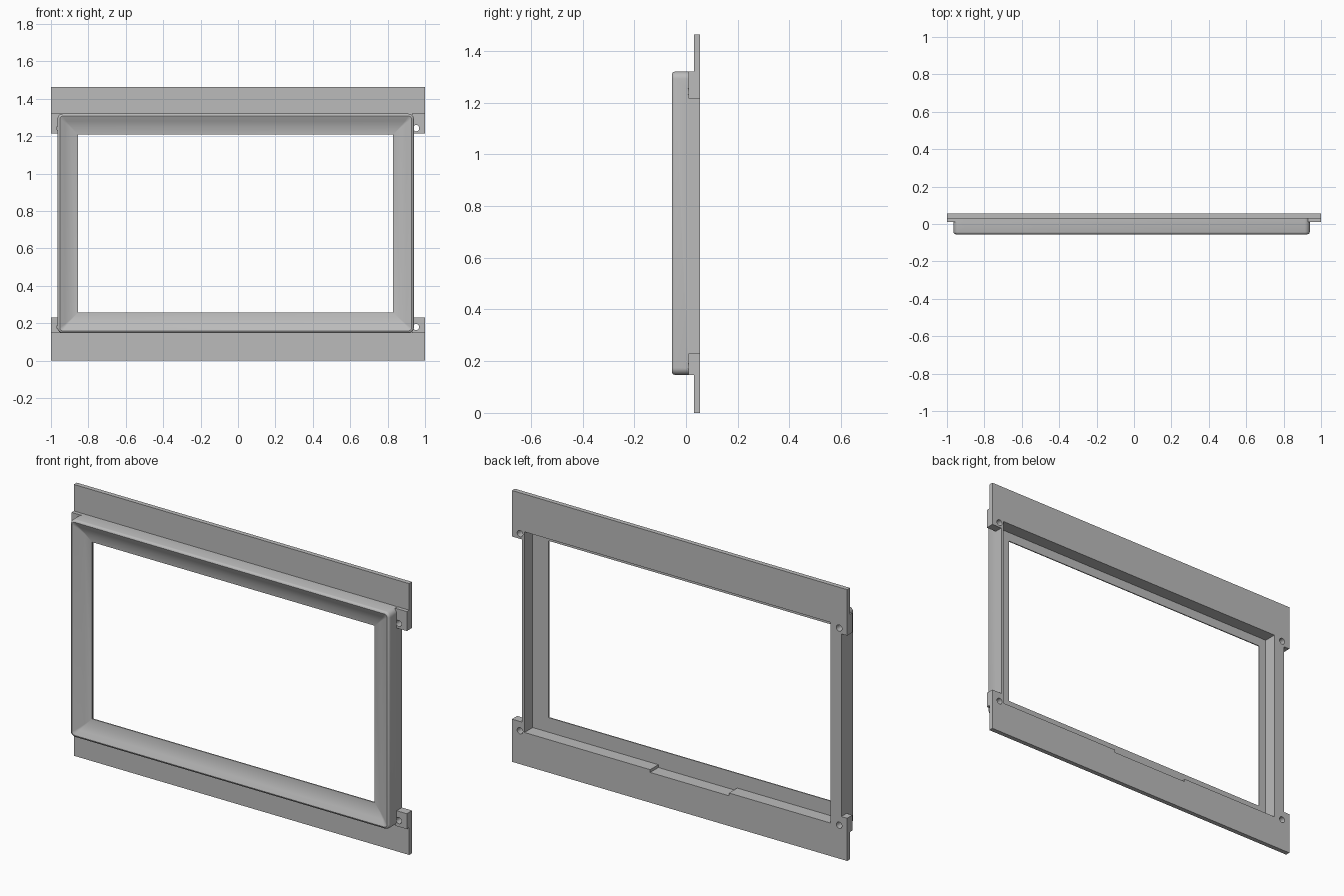
import bpy, bmesh, math
from mathutils import Matrix

if "Cube" in bpy.data.objects:
    bpy.data.objects.remove(bpy.data.objects["Cube"])

grey = bpy.data.materials.new("plain grey")
grey.use_nodes = True
colour = (0.5, 0.5, 0.5, 1)
grey.diffuse_color = colour
grey.node_tree.nodes["Principled BSDF"].inputs["Base Color"].default_value = colour

BACK = 0.055
FLOOR = -0.015
OUTER = (-0.965, 0.94, 0.147, 1.32)
POCKET = (-0.9, 0.925, 0.178, 1.26)


def finish(name, bm):
    bmesh.ops.remove_doubles(bm, verts=bm.verts, dist=1e-5)
    bmesh.ops.recalc_face_normals(bm, faces=bm.faces)
    mesh = bpy.data.meshes.new(name)
    bm.to_mesh(mesh)
    bm.free()
    mesh.materials.append(grey)
    obj = bpy.data.objects.new(name, mesh)
    bpy.context.collection.objects.link(obj)
    return obj


def box(name, x0, x1, y0, y1, z0, z1):
    bm = bmesh.new()
    place = Matrix.Translation(((x0 + x1) / 2, (y0 + y1) / 2, (z0 + z1) / 2))
    size = Matrix.Diagonal((x1 - x0, y1 - y0, z1 - z0, 1))
    bmesh.ops.create_cube(bm, size=1, matrix=place @ size)
    return finish(name, bm)


def ring(bm, bounds, inset, y, radius, steps=6):
    """Rounded rectangle of vertices in the plane at depth y."""
    x0, x1, z0, z1 = bounds
    r = inset + radius
    corners = [(x1 - r, z1 - r), (x0 + r, z1 - r), (x0 + r, z0 + r), (x1 - r, z0 + r)]
    verts = []
    for i, (cx, cz) in enumerate(corners):
        for k in range(steps + 1):
            a = math.pi / 2 * (i + k / steps)
            verts.append(bm.verts.new((cx + radius * math.cos(a), y, cz + radius * math.sin(a))))
    return verts


def combine(target, tool, operation):
    mod = target.modifiers.new(operation.title(), 'BOOLEAN')
    mod.operation = operation
    mod.solver = 'EXACT'
    mod.object = tool
    bpy.context.view_layer.objects.active = target
    bpy.ops.object.modifier_apply(modifier=mod.name)
    bpy.data.objects.remove(tool)


# Bezel: outer wall, rounded rim, dished slope, opening, rear pocket
bm = bmesh.new()
section = [(OUTER, 0, BACK, 0.028), (OUTER, 0, -0.043, 0.028), (OUTER, 0.002, -0.049, 0.026),
           (OUTER, 0.006, -0.053, 0.022), (OUTER, 0.012, -0.055, 0.018),
           (OUTER, 0.02, -0.052, 0.014), (OUTER, 0.04, -0.04, 0.008),
           (OUTER, 0.07, -0.028, 0.004), (OUTER, 0.11, -0.021, 0),
           (OUTER, 0.11, FLOOR, 0), (POCKET, 0, FLOOR, 0), (POCKET, 0, BACK, 0)]
rings = [ring(bm, *s) for s in section]
for i, a in enumerate(rings):
    b = rings[(i + 1) % len(rings)]
    for j in range(len(a)):
        k = (j + 1) % len(a)
        bm.faces.new((a[j], a[k], b[k], b[j]))
bezel = finish("bezel_frame", bm)

# Mounting flanges above and below, with a thicker tab at each corner
combine(bezel, box("top_flange", -1, 1, 0.03, BACK, POCKET[3], 1.463), 'UNION')
combine(bezel, box("bottom_flange", -1, 1, 0.03, BACK, 0, POCKET[2]), 'UNION')
for z0, z1 in ((0.147, 0.23), (1.215, 1.32)):
    for x0, x1 in ((-1, -0.91), (0.93, 1)):
        combine(bezel, box("corner_tab", x0, x1, 0.01, BACK, z0, z1), 'UNION')

# Shallow notch in the lower pocket ledge
combine(bezel, box("notch_cutter", -0.295, 0.175, FLOOR, 0.1, 0.163, 0.2), 'DIFFERENCE')

# Screw holes through the tabs
for x in (-0.952, 0.952):
    for z in (0.18, 1.243):
        bm = bmesh.new()
        place = Matrix.Translation((x, 0.054, z)) @ Matrix.Rotation(math.pi / 2, 4, 'X')
        bmesh.ops.create_cone(bm, cap_ends=True, segments=20, radius1=0.017,
                              radius2=0.017, depth=0.092, matrix=place)
        combine(bezel, finish("hole_cutter", bm), 'DIFFERENCE')

bpy.ops.object.select_all(action='DESELECT')
bezel.select_set(True)
bpy.context.view_layer.objects.active = bezel
bpy.ops.object.shade_smooth_by_angle(angle=math.radians(32))
